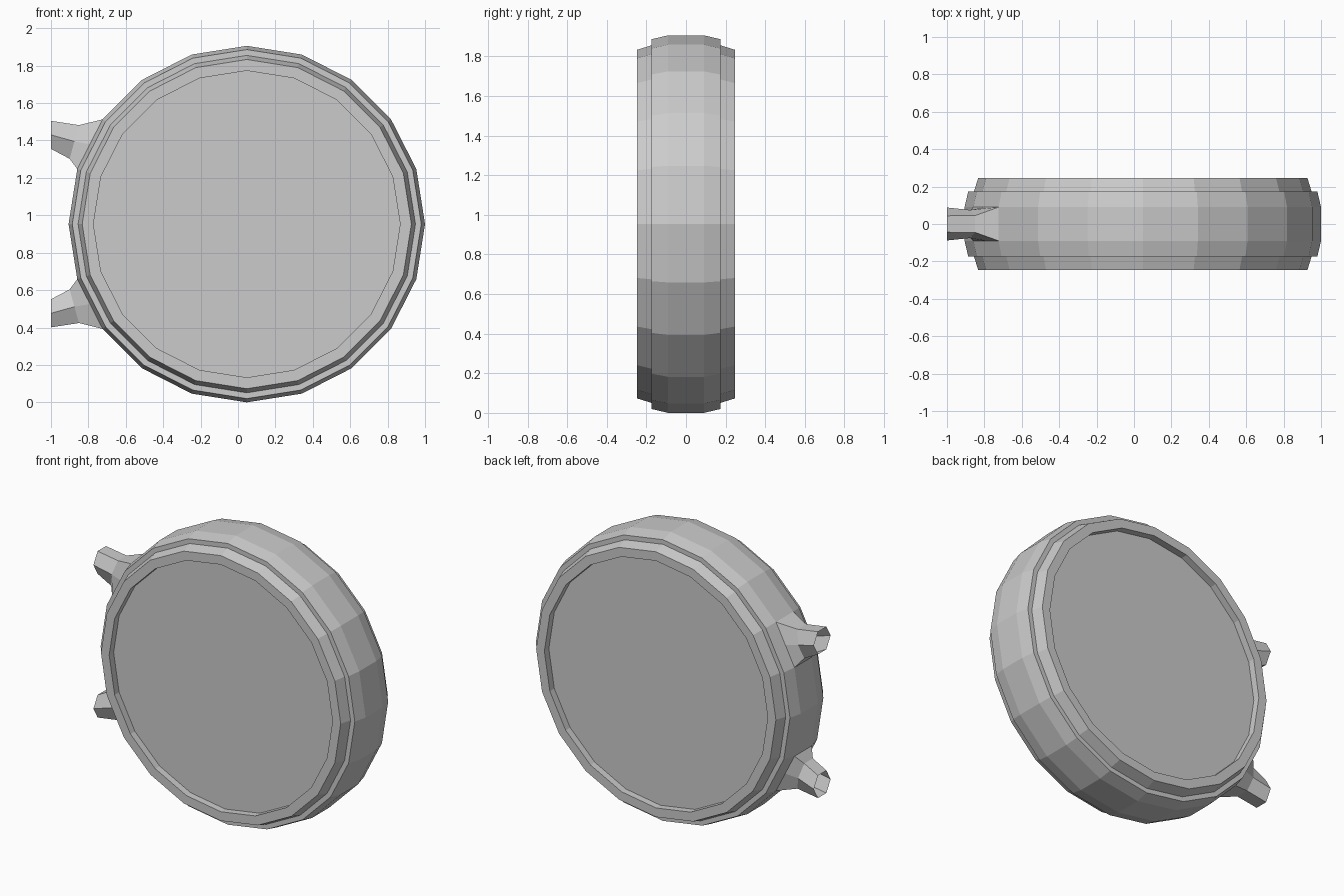
import bpy, bmesh
from math import cos, sin, pi

if "Cube" in bpy.data.objects:
    bpy.data.objects.remove(bpy.data.objects["Cube"])

CX, CZ, R, SIDES = 0.047, 0.953, 0.953, 20


def ring_point(r, y, i):
    a = 2 * pi * i / SIDES
    return (CX + r * cos(a), y, CZ + r * sin(a))


def finish(name, bm):
    bmesh.ops.recalc_face_normals(bm, faces=bm.faces[:])
    mesh = bpy.data.meshes.new(name)
    bm.to_mesh(mesh)
    bm.free()
    ob = bpy.data.objects.new(name, mesh)
    bpy.context.collection.objects.link(ob)
    return ob


def bridge(bm, rings, skip=()):
    n = len(rings[0])
    for k in range(len(rings) - 1):
        for i in range(n):
            if (k, i) in skip:
                continue
            j = (i + 1) % n
            bm.faces.new((rings[k][i], rings[k][j], rings[k + 1][j], rings[k + 1][i]))


# Round case: stepped (radius, y) profile, recessed panels both sides
half = [(0.82, 0.20), (0.82, 0.247), (0.88, 0.247), (0.902, 0.175), (0.933, 0.175), (R, 0.09)]
profile = [(r, -y) for r, y in half] + half[::-1]
bm = bmesh.new()
rings = [[bm.verts.new(ring_point(r, y, i)) for i in range(SIDES)] for r, y in profile]
# the two outer wall faces where the hollow lugs join are left open
bridge(bm, rings, skip={(5, 8), (5, 11)})
bm.faces.new(rings[0])
bm.faces.new(rings[-1])
finish("round_case", bm)

# Hollow six-sided lugs: base on the case wall, narrow waist, flared open end
ax, _, az = ring_point(R, 0, 8)
bx, _, bz = ring_point(R, 0, 9)
mx, mz = (ax + bx) / 2, (az + bz) / 2
# each section: (x, z, half width) for top, middle and bottom
sections = [
    [(ax, az, 0.09), (mx, mz, 0.09), (bx, bz, 0.09)],
    [(-0.85, 1.482, 0.045), (-0.875, 1.395, 0.075), (-0.90, 1.302, 0.045)],
    [(-1.0, 1.505, 0.044), (-1.0, 1.43, 0.088), (-1.0, 1.355, 0.044)],
]
for name, flip in (("upper_lug", False), ("lower_lug", True)):
    bm = bmesh.new()
    rings = []
    for sec in sections:
        loop = [(x, w, z) for x, z, w in sec] + [(x, -w, z) for x, z, w in sec[::-1]]
        rings.append([bm.verts.new((x, y, 2 * CZ - z if flip else z)) for x, y, z in loop])
    bridge(bm, rings)
    finish(name, bm)
